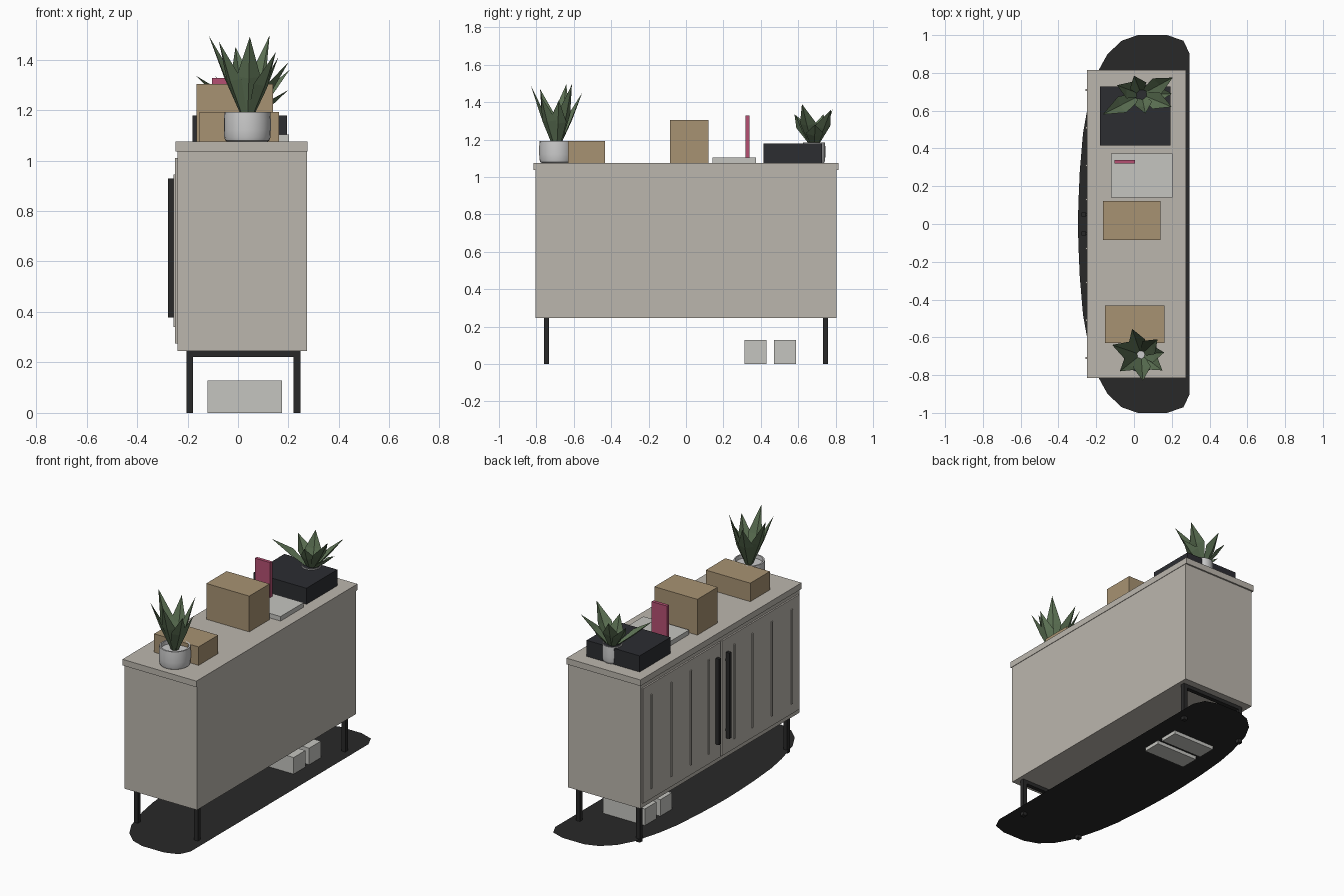
import bpy, math
from mathutils import Vector

if "Cube" in bpy.data.objects:
    bpy.data.objects.remove(bpy.data.objects["Cube"])


def material(name, color):
    m = bpy.data.materials.new(name)
    m.diffuse_color = (*color, 1)
    m.use_nodes = True
    m.node_tree.nodes["Principled BSDF"].inputs["Base Color"].default_value = m.diffuse_color
    return m


BODY = material("warm_grey", (0.50, 0.47, 0.42))
BLACK = material("black_metal", (0.022, 0.022, 0.022))
CASE = material("dark_case", (0.025, 0.026, 0.031))
CARD = material("cardboard", (0.39, 0.29, 0.17))
PALE = material("pale_grey", (0.56, 0.56, 0.53))
PINK = material("pink", (0.46, 0.08, 0.17))
GREEN = material("leaf_green", (0.11, 0.17, 0.09))


def mesh_object(name, verts, faces, mat=None):
    me = bpy.data.meshes.new(name)
    me.from_pydata(verts, [], faces)
    me.update()
    ob = bpy.data.objects.new(name, me)
    bpy.context.collection.objects.link(ob)
    if mat:
        me.materials.append(mat)
    return ob


def box(name, x, y, z, mat):
    """Box from (min, max) ranges on each axis."""
    verts = [(a, b, c) for a in x for b in y for c in z]
    faces = [(0, 1, 3, 2), (4, 6, 7, 5), (0, 4, 5, 1),
             (2, 3, 7, 6), (0, 2, 6, 4), (1, 5, 7, 3)]
    return mesh_object(name, verts, faces, mat)


# Rug: thin rounded sheet with one straight long edge
half = [(0.295, 0.90), (0.262, 0.97), (0.175, 1.0), (0.02, 1.0), (-0.065, 0.97),
        (-0.14, 0.90), (-0.195, 0.80), (-0.245, 0.62), (-0.27, 0.48),
        (-0.287, 0.28), (-0.294, 0.12)]
outline = half + [(-0.297, 0)] + [(x, -y) for x, y in reversed(half)]
mesh_object("rug", [(x, y, 0.022) for x, y in outline],
            [tuple(range(len(outline)))], BLACK)

# Cabinet carcass and top
box("cabinet_body", (-0.24, 0.273), (-0.805, 0.805), (0.245, 1.036), BODY)
box("cabinet_top", (-0.248, 0.276), (-0.815, 0.815), (1.036, 1.075), BODY)

# Doors with raised strips and long handles, mirrored about y = 0
for side, s in (("left", 1), ("right", -1)):
    def span(a, b):
        return tuple(sorted((s * a, s * b)))
    box(side + "_door", (-0.25, -0.238), span(0.006, 0.79), (0.275, 1.01), BODY)
    for i, y in enumerate((0.13, 0.31, 0.51, 0.71)):
        box(f"{side}_door_strip_{i}", (-0.256, -0.249), span(y - 0.006, y + 0.006),
            (0.34, 0.945), BODY)
    box(side + "_handle", (-0.278, -0.254), span(0.041, 0.062), (0.378, 0.928), BLACK)
    for i, z in enumerate((0.42, 0.87)):
        box(f"{side}_handle_post_{i}", (-0.258, -0.248), span(0.045, 0.058),
            (z, z + 0.015), BLACK)
    # Leg frame: two square legs and a cross bar
    for where, x in (("door_side", -0.191), ("back_side", 0.234)):
        box(f"{side}_{where}_leg", (x - 0.0135, x + 0.0135), span(0.732, 0.759),
            (0, 0.245), BLACK)
    box(side + "_leg_bar", (-0.178, 0.221), span(0.732, 0.759), (0.222, 0.245), BLACK)

# Boxes stored below
for i, y in enumerate((0.313, 0.47)):
    box(f"floor_box_{i}", (-0.12, 0.175), (y, y + 0.118), (0, 0.128), PALE)

# Things on the top
box("low_carton", (-0.153, 0.162), (-0.63, -0.432), (1.075, 1.193), CARD)
box("tall_carton", (-0.165, 0.139), (-0.085, 0.121), (1.075, 1.304), CARD)
box("flat_book", (-0.121, 0.203), (0.141, 0.374), (1.075, 1.104), PALE)
box("upright_book", (-0.104, 0.005), (0.319, 0.34), (1.104, 1.328), PINK)
box("dark_storage_case", (-0.181, 0.194), (0.415, 0.728), (1.075, 1.178), CASE)


def pot(name, cx, cy, r, h):
    """Lathed pot with a soft foot and a recessed inside."""
    prof = [(0, 0), (0.86, 0), (0.94, 0.04), (0.985, 0.15), (1, 0.4), (1, 0.75),
            (0.975, 1), (0.88, 1), (0.86, 0.8), (0, 0.8)]
    n = 24
    verts, faces = [], []
    for k in range(n):
        a = 2 * math.pi * k / n
        verts += [(cx + p * r * math.cos(a), cy + p * r * math.sin(a), 1.075 + q * h)
                  for p, q in prof[1:-1]]
    m = len(prof) - 2
    for k in range(n):
        j = (k + 1) % n
        faces += [(k * m + i, j * m + i, j * m + i + 1, k * m + i + 1)
                  for i in range(m - 1)]
    faces.append(tuple(k * m for k in reversed(range(n))))
    faces.append(tuple(k * m + m - 1 for k in range(n)))
    ob = mesh_object(name, verts, faces)
    bpy.context.view_layer.objects.active = ob
    ob.select_set(True)
    bpy.ops.object.shade_smooth_by_angle(angle=math.radians(35))
    ob.select_set(False)


def plant(name, cx, cy, z, tips, width):
    """Pointed leaves folded along their mid rib, fanning from the pot."""
    verts, faces = [], []
    for t in tips:
        tip = Vector(t)
        out = Vector((t[0] - cx, t[1] - cy, 0)).normalized()
        base = Vector((cx, cy, z)) + out * 0.02
        d = tip - base
        side = d.cross(Vector((0, 0, 1))).normalized()
        up = side.cross(d).normalized()
        o = len(verts)
        for f, w in ((0, 0.4), (0.5, 1.0)):
            c = base + d * f - up * 0.012 * f
            lift = up * width * 0.22 * w
            verts += [c - side * width * w / 2 + lift, c, c + side * width * w / 2 + lift]
        verts.append(tip)
        faces += [(o, o + 1, o + 4, o + 3), (o + 1, o + 2, o + 5, o + 4),
                  (o + 3, o + 4, o + 6), (o + 4, o + 5, o + 6)]
    mesh_object(name, verts, faces, GREEN)


# Potted plants at each end
pot("front_pot", 0.037, -0.692, 0.093, 0.118)
plant("front_plant_leaves", 0.037, -0.692, 1.165, [
    (-0.116, -0.64, 1.495), (0.047, -0.83, 1.49), (0.125, -0.61, 1.495),
    (-0.01, -0.555, 1.45), (-0.075, -0.78, 1.47), (0.16, -0.68, 1.41),
    (0.15, -0.775, 1.43)], 0.095)
pot("back_pot", 0.04, 0.685, 0.06, 0.11)
plant("back_plant_leaves", 0.04, 0.685, 1.165, [
    (-0.165, 0.58, 1.335), (0.205, 0.775, 1.36), (0.2, 0.62, 1.39),
    (0.0, 0.785, 1.36), (-0.09, 0.735, 1.335), (0.06, 0.585, 1.33),
    (0.2, 0.69, 1.28)], 0.095)
